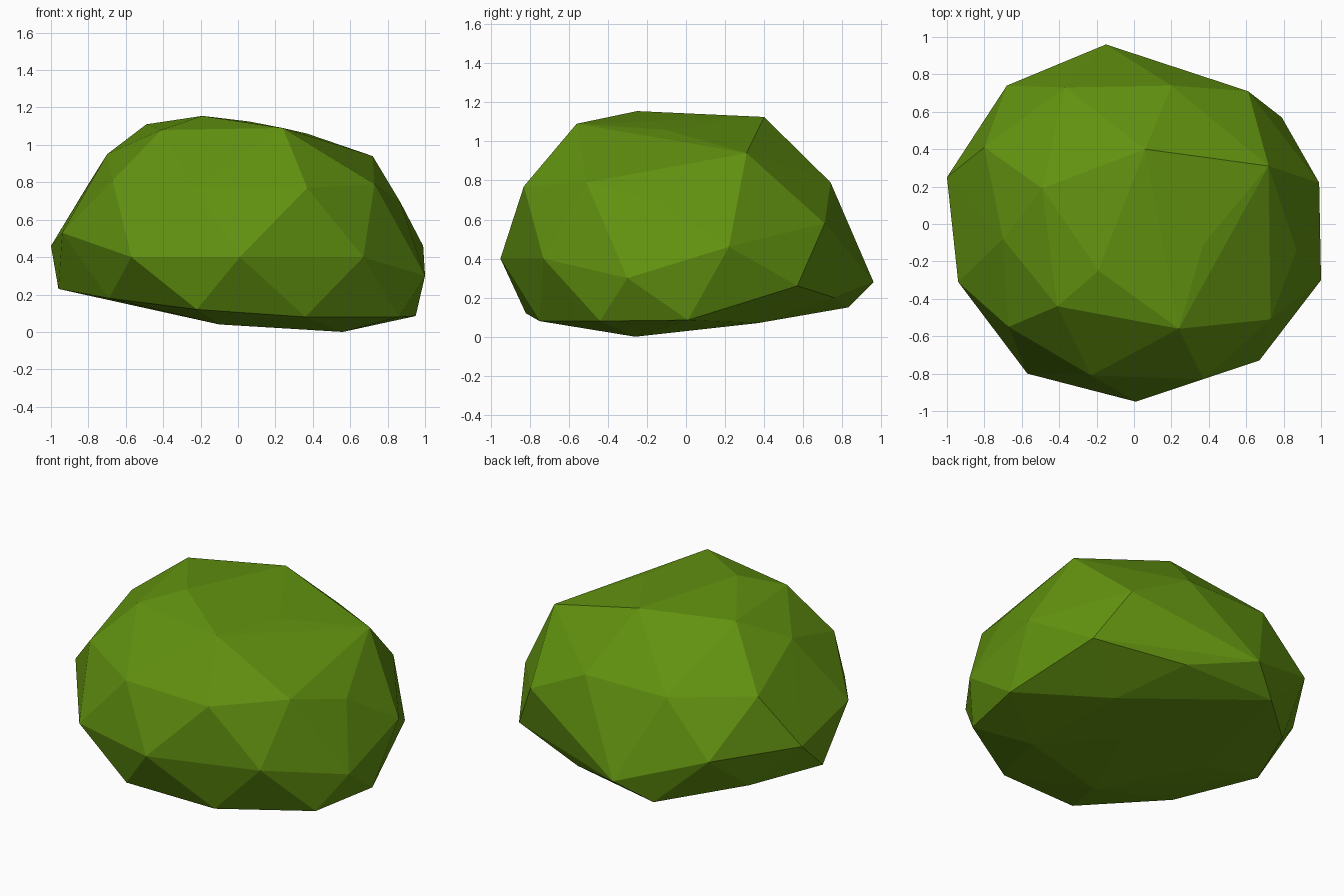
import bpy
import bmesh
from mathutils import Vector

# Remove the default cube
default_cube = bpy.data.objects.get("Cube")
if default_cube:
    bpy.data.objects.remove(default_cube, do_unlink=True)


def make_material(name, colour):
    material = bpy.data.materials.new(name)
    material.use_nodes = True
    material.diffuse_color = colour
    shader = material.node_tree.nodes["Principled BSDF"]
    shader.inputs["Base Color"].default_value = colour
    shader.inputs["Roughness"].default_value = 1
    return material


def faceted_clump(name, rings, material):
    """Wrap rings of corner points (in hundredths) in a flat-faced skin."""
    bm = bmesh.new()
    for ring in rings:
        for corner in ring:
            bm.verts.new(Vector(corner) / 100)
    hull = bmesh.ops.convex_hull(bm, input=bm.verts, use_existing_faces=False)

    # Drop any corner that the skin does not touch
    loose = [vert for vert in bm.verts if not vert.link_faces]
    bmesh.ops.delete(bm, geom=loose, context="VERTS")
    bmesh.ops.recalc_face_normals(bm, faces=bm.faces)
    for face in bm.faces:
        face.smooth = False

    mesh = bpy.data.meshes.new(name)
    bm.to_mesh(mesh)
    bm.free()
    mesh.materials.append(material)
    clump = bpy.data.objects.new(name, mesh)
    bpy.context.collection.objects.link(clump)
    return clump


# Crown of the bush
crown = [
    (-49, 19, 111), (6, 40, 112.5), (37, -11, 106),
    (-19, -25, 115.5), (-41, -44, 108), (24, -56, 109),
]

# Sloping shoulder below the crown
shoulder = [
    (-80, 41, 79), (-37, 73, 79), (20, 74, 79), (72, 31, 94),
    (87, -14, 69), (73, -51, 79), (37, -83, 77), (-23, -81, 77),
    (-67, -55, 81), (-70, -8, 95),
]

# Widest girth
girth = [
    (-15, 96, 28), (-68, 74, 46), (-100, 25, 46), (-94, -31, 53),
    (-57, -80, 40), (1, -95, 40), (67, -73, 40), (100, -30, 30),
    (99, 22, 46), (79, 57, 26), (61, 71, 58),
]

# Lower rim, tucked under the girth
rim = [
    (-96, -2, 23), (-69, -47, 18), (-22, -82, 12), (36, -75, 8),
    (86, -44, 8), (95, 1, 8.5), (24, 76, 20), (-35, 83, 15), (-76, 44, 22),
]

# Shallow underside
underside = [
    (56, -26, 0), (-10, -48, 4), (-55, 0, 14),
    (-12, 51, 12), (45, 37, 7), (14, 7, 5),
]

leaf_green = make_material("leaf green", (0.12, 0.285, 0.005, 1))
faceted_clump("bush", [crown, shoulder, girth, rim, underside], leaf_green)
